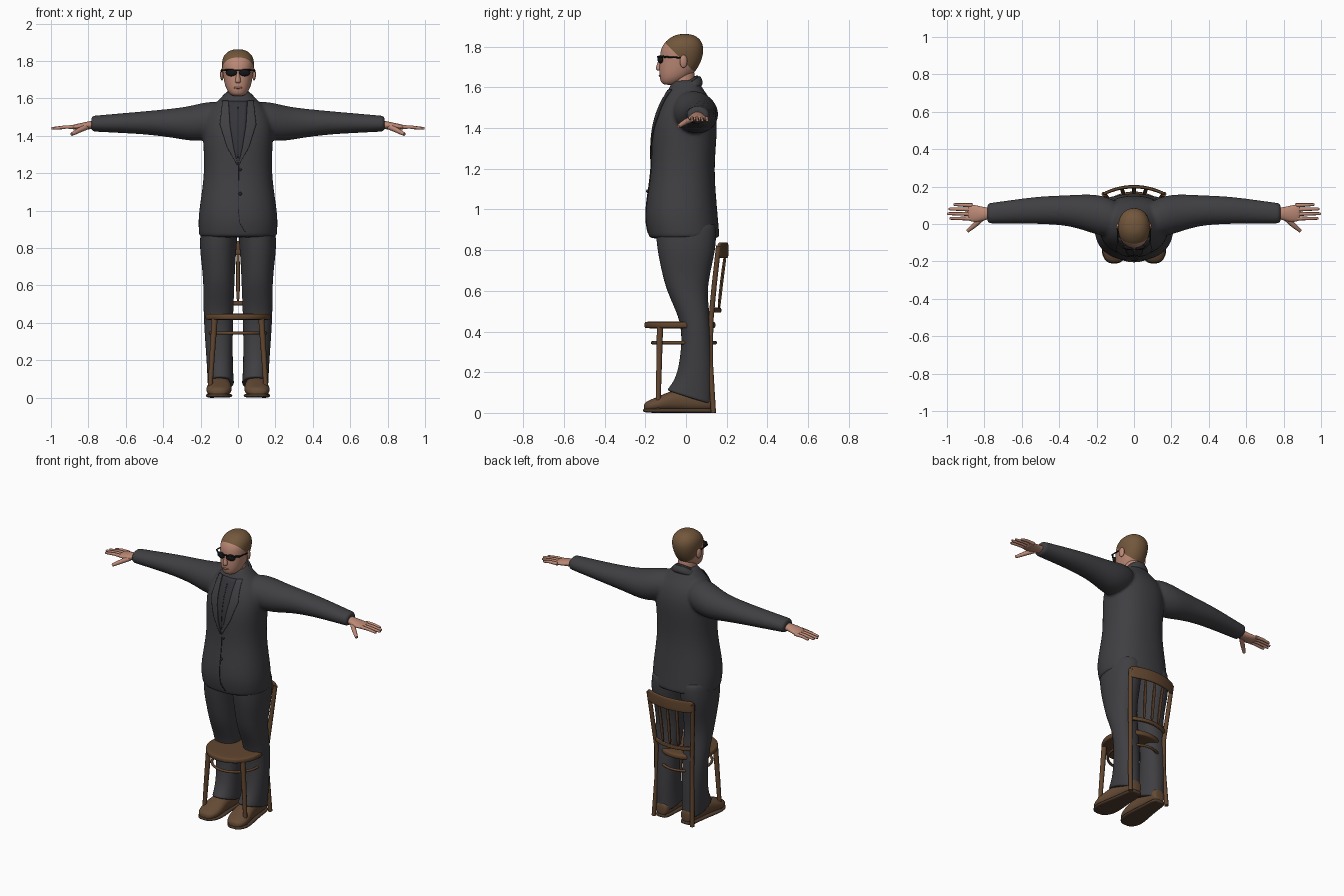
import bpy, bmesh, math
from mathutils import Vector

cube = bpy.data.objects.get("Cube")
if cube:
    bpy.data.objects.remove(cube, do_unlink=True)


def material(name, *rgb):
    mat = bpy.data.materials.new(name)
    mat.use_nodes = True
    mat.diffuse_color = (*rgb, 1)
    mat.node_tree.nodes["Principled BSDF"].inputs["Base Color"].default_value = (*rgb, 1)
    return mat


SUIT = material("charcoal cloth", .05, .05, .056)
SHIRT = material("dark shirt", .036, .036, .042)
SEAM = material("seam and buttons", .02, .02, .023)
SKIN = material("skin", .5, .25, .18)
LIPS = material("lips", .38, .16, .12)
HAIR = material("brown hair", .17, .095, .045)
WOOD = material("dark wood", .12, .06, .028)
LEATHER = material("brown leather", .13, .07, .036)
SOLE = material("shoe sole", .08, .045, .026)
BLACK = material("black glasses", .008, .008, .009)


def loft(bm, axis, sections, power=2.0, sides=16):
    """Skin rings along an axis: position, two centres, two radii, optional tilt."""
    def bulge(w):
        return math.copysign(abs(w) ** (2 / power), w) * 1.025

    rings = []
    for pos, c1, c2, r1, r2, *tilt in sections:
        ring = []
        for i in range(sides):
            angle = math.tau * (i + .5) / sides
            u, v = bulge(math.cos(angle)), bulge(math.sin(angle))
            point = [c1 + r1 * u, c2 + r2 * v]
            point.insert(axis, pos + (tilt[0] * v if tilt else 0))
            ring.append(bm.verts.new(point))
        rings.append(ring)
    for low, high in zip(rings, rings[1:]):
        for i in range(sides):
            j = (i + 1) % sides
            bm.faces.new((low[i], low[j], high[j], high[i]))
    bm.faces.new(rings[0])
    bm.faces.new(rings[-1])


def finish(name, bm, mat, mirror=False, level=0):
    bmesh.ops.recalc_face_normals(bm, faces=bm.faces)
    mesh = bpy.data.meshes.new(name)
    bm.to_mesh(mesh)
    bm.free()
    mesh.polygons.foreach_set("use_smooth", [True] * len(mesh.polygons))
    mesh.materials.append(mat)
    obj = bpy.data.objects.new(name, mesh)
    bpy.context.collection.objects.link(obj)
    if mirror:
        obj.modifiers.new("Mirror", "MIRROR").use_mirror_merge = False
    if level:
        sub = obj.modifiers.new("Subdivision", "SUBSURF")
        sub.levels = sub.render_levels = level
    return obj


def form(name, mat, axis, sections, mirror=False, power=2.0, level=2):
    bm = bmesh.new()
    loft(bm, axis, sections, power)
    return finish(name, bm, mat, mirror, level)


def bake(obj):
    graph = bpy.context.evaluated_depsgraph_get()
    mesh = bpy.data.meshes.new_from_object(obj.evaluated_get(graph))
    obj.modifiers.clear()
    obj.data = mesh


def ball(name, mat, place, size, mirror=False, turn=0):
    bm = bmesh.new()
    bmesh.ops.create_uvsphere(bm, u_segments=20, v_segments=12, radius=1)
    bmesh.ops.scale(bm, vec=size, verts=bm.verts)
    obj = finish(name, bm, mat, mirror)
    for v in obj.data.vertices:
        x, y, z = v.co
        v.co = Vector((x * math.cos(turn) - y * math.sin(turn),
                       x * math.sin(turn) + y * math.cos(turn), z)) + Vector(place)
    return obj


def tube(name, mat, points, radius, mirror=False, tip=1.0, closed=False):
    """Round bar through the points, narrowing to the tip factor."""
    curve = bpy.data.curves.new(name, "CURVE")
    curve.dimensions = "3D"
    curve.bevel_depth, curve.bevel_resolution = radius, 3
    curve.use_fill_caps = True
    spline = curve.splines.new("POLY")
    spline.points.add(len(points) - 1)
    spline.use_cyclic_u = closed
    for i, co in enumerate(points):
        spline.points[i].co = (*co, 1)
        spline.points[i].radius = 1 + (tip - 1) * i / (len(points) - 1)
    helper = bpy.data.objects.new(name + "_path", curve)
    bpy.context.collection.objects.link(helper)
    mesh = helper.to_mesh()
    bm = bmesh.new()
    bm.from_mesh(mesh)
    helper.to_mesh_clear()
    bpy.data.objects.remove(helper)
    obj = finish(name, bm, mat, mirror)
    bpy.context.view_layer.objects.active = obj
    bpy.ops.object.select_all(action="DESELECT")
    obj.select_set(True)
    bpy.ops.object.shade_smooth_by_angle(angle=math.radians(50))
    return obj


# Jacket: torso and both sleeves fused into one skin
bm = bmesh.new()
loft(bm, 2, [(z, 0, y, a, b) for z, y, a, b in (
    (.855, -.008, .206, .172), (.865, -.009, .207, .173), (.95, -.022, .213, .179),
    (1.05, -.022, .2, .17), (1.2, -.015, .178, .152), (1.35, -.01, .184, .16),
    (1.45, 0, .19, .153), (1.53, .005, .165, .125), (1.58, 0, .115, .09),
    (1.62, -.002, .075, .07), (1.64, 0, .062, .055))], power=2.3)
for s in (-1, 1):
    loft(bm, 0, [(s * x, y, z, a, b) for x, y, z, a, b in (
        (.06, .02, 1.5, .09, .08), (.16, .042, 1.48, .11, .105), (.25, .06, 1.465, .1, .094),
        (.35, .073, 1.468, .08, .077), (.5, .075, 1.47, .074, .061), (.65, .066, 1.467, .063, .051),
        (.775, .057, 1.465, .055, .042), (.785, .057, 1.465, .055, .042))])
jacket = finish("jacket", bm, SUIT, level=2)
remesh = jacket.modifiers.new("Fuse", "REMESH")
remesh.mode, remesh.voxel_size, remesh.use_smooth_shade = "VOXEL", .009, True
soften = jacket.modifiers.new("Soften", "SMOOTH")
soften.factor, soften.iterations = .5, 5
bake(jacket)
jacket.data.polygons.foreach_set("use_smooth", [True] * len(jacket.data.polygons))


def cloth(name, mat, inner, outer, lift, mirror=False):
    """Thin panel between two (x, z) edges, laid on the jacket front."""
    bm = bmesh.new()
    rows = [[bm.verts.new((x, -.5, z)) for x, z in edge] for edge in (inner, outer)]
    for i in range(len(inner) - 1):
        bm.faces.new((rows[0][i], rows[1][i], rows[1][i + 1], rows[0][i + 1]))
    bmesh.ops.subdivide_edges(bm, edges=bm.edges, cuts=6, use_grid_fill=True)
    obj = finish(name, bm, mat, mirror)
    wrap = obj.modifiers.new("Lay", "SHRINKWRAP")
    wrap.target, wrap.wrap_method, wrap.wrap_mode = jacket, "PROJECT", "ABOVE_SURFACE"
    wrap.use_project_y = True
    wrap.offset = lift
    thick = obj.modifiers.new("Thickness", "SOLIDIFY")
    thick.thickness, thick.offset = .005, 0


neckline = [(.05, 1.585), (.042, 1.45), (.022, 1.33), (.002, 1.25)]
cloth("shirt_front", SHIRT, [(-x, z) for x, z in neckline], neckline, .002)
cloth("lapels", SUIT, neckline, [(.08, 1.585), (.095, 1.46), (.058, 1.34), (.006, 1.245)], .006, True)
cloth("shirt_placket", SEAM, [(-.002, 1.55), (-.002, 1.28)], [(.002, 1.55), (.002, 1.28)], .004)
edge = [(0, 1.25), (0, 1.0), (.008, .93), (.035, .885)]
cloth("jacket_front_edge", SEAM, edge, [(x + .004, z + .002) for x, z in edge], .001)
for i, (y, z) in enumerate(((-.168, 1.22), (-.19, 1.09))):
    ball(f"jacket_button_{i}", SEAM, (.012, y, z), (.009, .006, .009))

# Collars rise towards the nape
form("jacket_collar", SUIT, 2, [(1.56, 0, 0, .1, .09, .04), (1.59, 0, 0, .083, .08, .048),
                                (1.608, 0, 0, .073, .07, .048), (1.61, 0, 0, .07, .067, .048)])
form("shirt_collar", SHIRT, 2, [(1.57, 0, -.008, .075, .08, .04), (1.61, 0, -.01, .065, .07, .048),
                                (1.618, 0, -.01, .062, .067, .048)])

# Trousers and shoes
form("trouser_legs", SUIT, 2, [
    (.072, .092, .02, .07, .112, -.035), (.08, .092, .02, .07, .112, -.035),
    (.13, .095, .035, .069, .097, -.02), (.22, .099, .05, .07, .083), (.4, .105, .055, .077, .07),
    (.5, .104, .033, .08, .08), (.6, .102, .004, .082, .099), (.7, .104, 0, .088, .12),
    (.8, .107, .002, .098, .142), (.9, .1, 0, .1, .15), (.95, .1, 0, .09, .14)],
    mirror=True, power=2.2)
form("shoes", LEATHER, 1, [
    (.137, .09, .05, .03, .035), (.125, .09, .055, .044, .045), (.05, .092, .06, .05, .055),
    (-.04, .096, .062, .056, .055), (-.1, .1, .052, .066, .045), (-.15, .103, .04, .068, .034),
    (-.19, .105, .033, .052, .026), (-.208, .106, .028, .025, .017)], mirror=True, power=2.3)
form("shoe_soles", SOLE, 1, [
    (.14, .09, .011, .03, .011), (.12, .09, .011, .048, .011), (.02, .094, .011, .052, .011),
    (-.1, .1, .011, .072, .011), (-.16, .104, .011, .069, .011), (-.195, .106, .012, .048, .01),
    (-.212, .107, .013, .025, .008)], mirror=True, power=3.5)

# Head: cut along a slanted hairline
form("neck", SKIN, 2, [(1.54, 0, -.012, .056, .06), (1.6, 0, -.014, .054, .058),
                       (1.66, 0, -.012, .054, .056), (1.7, 0, -.012, .05, .05)])
head = form("head", SKIN, 2, [(z, 0, (f + b) / 2, a, (b - f) / 2) for z, f, b, a in (
    (1.612, -.105, -.05, .025), (1.622, -.122, -.03, .043), (1.65, -.13, .02, .063),
    (1.69, -.132, .055, .074), (1.735, -.128, .077, .081), (1.78, -.126, .087, .087),
    (1.82, -.108, .081, .082), (1.85, -.07, .055, .057), (1.863, -.035, .02, .024))], level=3, power=2.15)
bake(head)
head.data.materials.append(HAIR)
bm = bmesh.new()
bm.from_mesh(head.data)
bmesh.ops.bisect_plane(bm, geom=bm.verts[:] + bm.edges[:] + bm.faces[:],
                       plane_co=(0, -.1, 1.815), plane_no=(0, 1, 1))
for face in bm.faces:
    middle = face.calc_center_median()
    face.material_index = int(middle.y + middle.z > 1.715)
bm.to_mesh(head.data)
bm.free()
form("nose", SKIN, 2, [(1.755, 0, -.12, .008, .01), (1.72, 0, -.127, .01, .013),
                       (1.692, 0, -.132, .016, .019), (1.682, 0, -.13, .014, .014)])
ball("ears", SKIN, (.086, -.012, 1.728), (.009, .019, .032), mirror=True, turn=.25)
ball("lips", LIPS, (0, -.127, 1.657), (.024, .007, .006))

# Sunglasses
ball("lenses", BLACK, (.036, -.126, 1.738), (.031, .012, .02), mirror=True, turn=.25)
tube("glasses_bridge", BLACK, [(-.085, -.1, 1.75), (-.06, -.125, 1.752), (0, -.138, 1.75),
                               (.06, -.125, 1.752), (.085, -.1, 1.75)], .005)
tube("glasses_arms", BLACK, [(.085, -.1, 1.75), (.089, -.01, 1.745)], .004, True)

# Hands
form("palms", SKIN, 0, [(.76, .057, 1.46, .03, .024), (.8, .055, 1.456, .034, .021),
                        (.84, .054, 1.45, .045, .018), (.875, .06, 1.447, .046, .014),
                        (.89, .062, 1.446, .04, .009)], mirror=True)
for name, y, tip in (("little", .1, .965), ("ring", .077, .99), ("middle", .053, .998), ("index", .029, .985)):
    tube(name + "_fingers", SKIN, [(.865, y, 1.447), (.92, y * 1.02, 1.447),
                                   (tip - .008, y * 1.04, 1.44), (tip, y * 1.04, 1.439)], .011, True, .55)
tube("thumbs", SKIN, [(.81, .035, 1.448), (.845, 0, 1.432), (.875, -.025, 1.416),
                      (.89, -.038, 1.408)], .016, True, .55)

# Chair: round seat, stretcher ring and legs
form("seat", WOOD, 2, [(z, 0, -.03, r, r) for z, r in
                       ((.415, .165), (.418, .173), (.432, .176), (.446, .173), (.45, .165))])
tube("stretcher_ring", WOOD, [(.148 * math.cos(math.tau * i / 40), -.01 + .155 * math.sin(math.tau * i / 40), .345)
                              for i in range(40)], .008, closed=True)
tube("front_chair_legs", WOOD, [(.125, -.128, .42), (.14, -.133, .2), (.152, -.138, 0)], .016, True, .75)
tube("back_chair_legs", WOOD, [(.14, .135, 0), (.13, .12, .25), (.13, .122, .45),
                               (.145, .138, .62), (.16, .16, .82)], .013, True)


# Chair back: bowed rails joined by slats
def rail(name, z, centre, half_height, half_width):
    steps = [i / 5 for i in range(-5, 6)]
    form(name, WOOD, 0, [(half_width * t, centre - .042 * t * t, z, .009, half_height) for t in steps], power=4, level=1)


rail("top_rail", .8, .2, .038, .17)
rail("lower_rail", .505, .165, .012, .138)
for name, x in (("right", -.06), ("middle", 0), ("left", .06)):
    form(name + "_slat", WOOD, 2, [(z, x * w, y - abs(x) * .1, .01, .005) for z, w, y in
                                   ((.5, .9, .163), (.65, 1, .178), (.79, 1.1, .198))], power=4, level=1)
